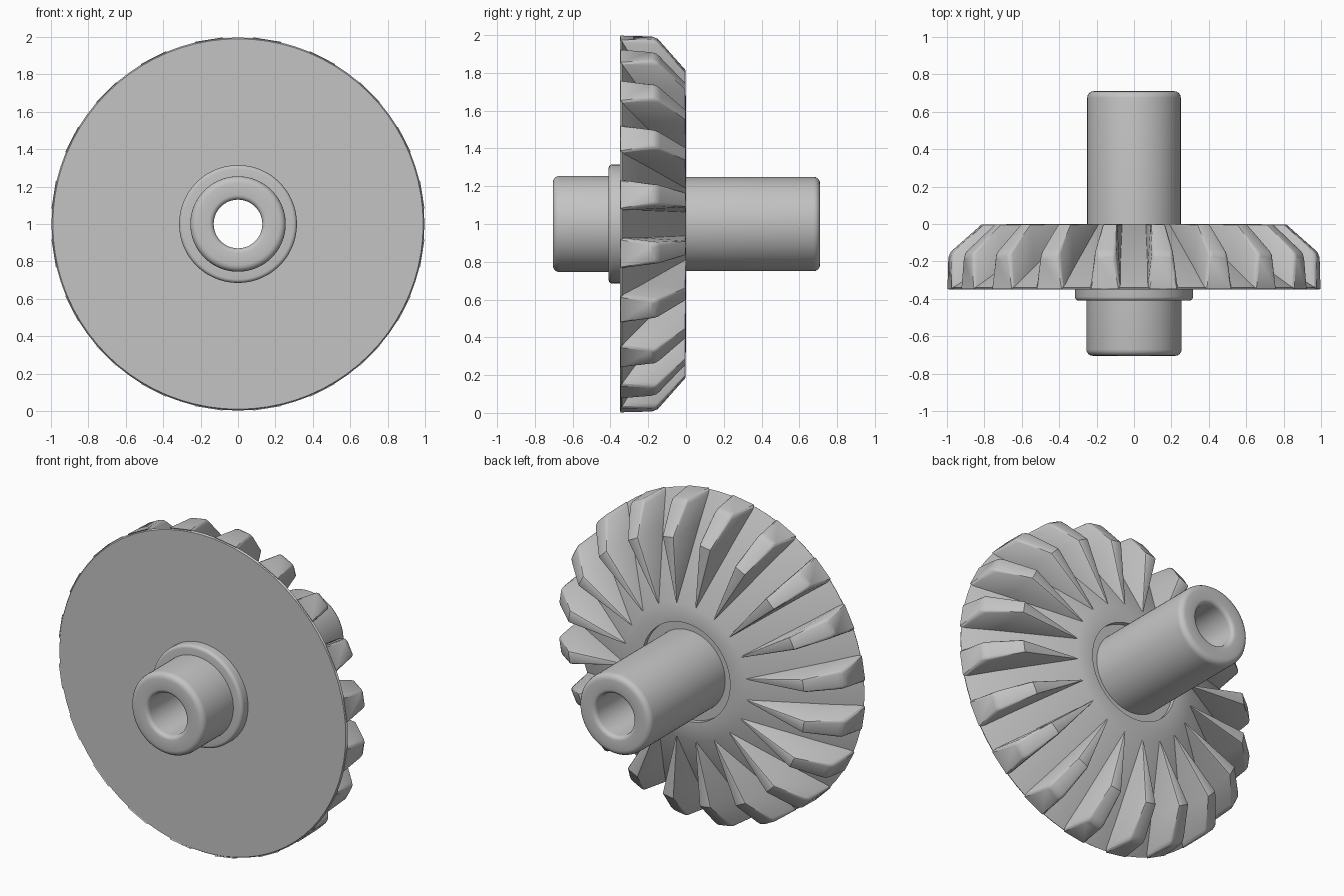
import bpy, bmesh, math
from mathutils import Vector

cube = bpy.data.objects.get("Cube")
if cube:
    bpy.data.objects.remove(cube, do_unlink=True)

TEETH = 20
STEPS = 80
ROOT_IN, ROOT_Y = 0.42, -0.34   # inner radius and rim depth of the root cone

grey = bpy.data.materials.new("steel_grey")
grey.use_nodes = True
colour = (0.55, 0.55, 0.55, 1)
grey.diffuse_color = colour
grey.node_tree.nodes["Principled BSDF"].inputs["Base Color"].default_value = colour


def finish(name, bm):
    """Turn a bmesh into a smooth-shaded object with sharp edges kept."""
    bmesh.ops.recalc_face_normals(bm, faces=bm.faces)
    mesh = bpy.data.meshes.new(name)
    bm.to_mesh(mesh)
    bm.free()
    mesh.materials.append(grey)
    obj = bpy.data.objects.new(name, mesh)
    bpy.context.collection.objects.link(obj)
    bpy.ops.object.select_all(action="DESELECT")
    obj.select_set(True)
    bpy.context.view_layer.objects.active = obj
    bpy.ops.object.shade_smooth_by_angle(angle=math.radians(33))
    return obj


def polar(r, side, y, angle):
    """Point at radius r, offset sideways, around the horizontal axis."""
    c, s = math.cos(angle), math.sin(angle)
    return Vector((r * c - side * s, y, 1 + r * s + side * c))


def fillet(corners, n=4):
    """Round every (r, y, radius) corner of a closed profile."""
    out = []
    for i, (r, y, rad) in enumerate(corners):
        p = Vector((r, y))
        if not rad:
            out.append(p)
            continue
        a = (Vector(corners[i - 1][:2]) - p).normalized()
        b = (Vector(corners[(i + 1) % len(corners)][:2]) - p).normalized()
        half = a.angle(b) / 2
        start = p + a * rad / math.tan(half)
        centre = p + (a + b).normalized() * rad / math.sin(half)
        sweep = start - centre
        end = p + b * rad / math.tan(half) - centre
        total = sweep.angle(end)
        for k in range(n + 1):
            t = k / n
            out.append(centre + (sweep * math.sin((1 - t) * total)
                                 + end * math.sin(t * total)) / math.sin(total))
    return out


def bridge(bm, a, b):
    for j in range(len(a)):
        k = (j + 1) % len(a)
        bm.faces.new((a[j], a[k], b[k], b[j]))


def lathe(name, corners):
    """Spin a closed profile around the horizontal axis."""
    bm = bmesh.new()
    profile = fillet(corners)
    rings = [[bm.verts.new(polar(p.x, 0, p.y, math.tau * i / STEPS)) for p in profile]
             for i in range(STEPS)]
    for i in range(STEPS):
        bridge(bm, rings[i - 1], rings[i])
    return finish(name, bm)


# Hollow shaft with rounded ends
lathe("shaft", [(0.13, -0.705, 0.025), (0.255, -0.705, 0.035), (0.255, -0.2, 0),
                (0.25, -0.2, 0), (0.25, 0.71, 0.035), (0.13, 0.71, 0.025)])

# Raised collar on the flat side
lathe("collar", [(0.24, -0.41, 0), (0.315, -0.41, 0.02), (0.315, -0.3, 0), (0.24, -0.3, 0)])

# Gear blank: flat plate, root cone and recessed hub ring
lathe("gear_blank", [(0.2, -0.35, 0), (0.99, -0.35, 0), (0.997, ROOT_Y, 0),
                     (ROOT_IN, 0, 0), (0.305, 0, 0), (0.305, -0.03, 0), (0.2, -0.03, 0)])


def tooth_section(r, top, half_top, trim):
    """Cross-section of a tooth with softened top corners."""
    root = ROOT_Y * (r - ROOT_IN) / (1 - ROOT_IN) - 0.008
    half_base = max(0.003, r * math.sin(math.pi / TEETH) - 0.072 - trim)
    soft = half_top * 0.3
    flank = (half_base - half_top) * soft / max(top - root, 0.01)
    right = [(half_base, root), (half_top + flank, top - soft),
             (half_top - soft * 0.3, top - soft * 0.3), (half_top - soft, top)]
    return right + [(-s, y) for s, y in reversed(right)]


# Tapered teeth: radius, top height, half top width, side trim
stations = [(ROOT_IN, 0, 0.002, 0), (0.82, -0.002, 0.04, 0), (0.97, -0.135, 0.055, 0),
            (0.988, -0.152, 0.052, 0.003), (0.998, -0.175, 0.043, 0.011)]
bm = bmesh.new()
for i in range(TEETH):
    angle = math.tau * (i + 0.5) / TEETH
    loops = [[bm.verts.new(polar(st[0], s, y, angle)) for s, y in tooth_section(*st)]
             for st in stations]
    for a, b in zip(loops, loops[1:]):
        bridge(bm, a, b)
    bm.faces.new(loops[0])
    bm.faces.new(loops[-1])
finish("gear_teeth", bm)
